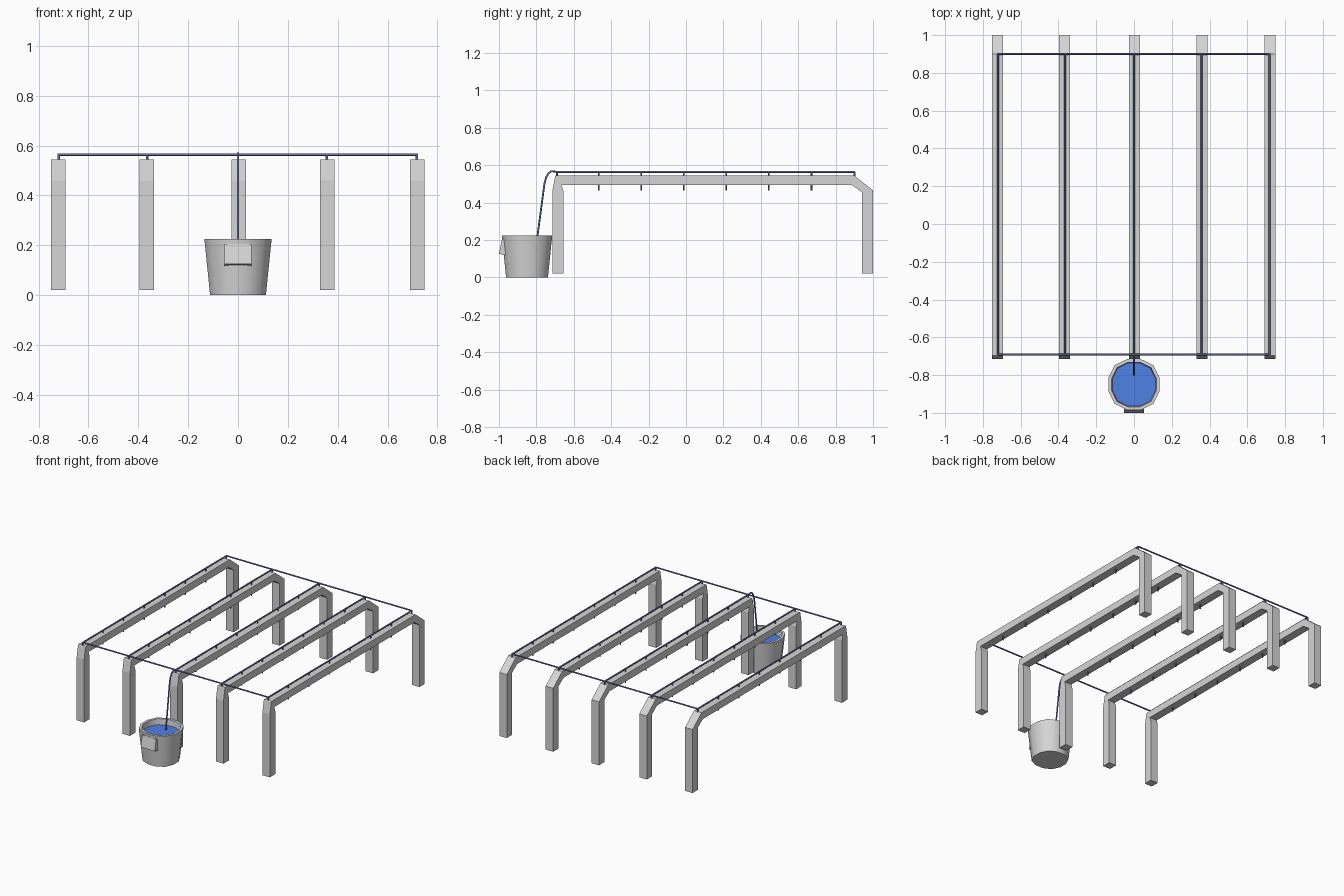
import bpy, bmesh, math

if "Cube" in bpy.data.objects:
    bpy.data.objects.remove(bpy.data.objects["Cube"])


def material(name, rgb):
    m = bpy.data.materials.new(name)
    m.diffuse_color = (*rgb, 1)
    m.use_nodes = True
    m.node_tree.nodes["Principled BSDF"].inputs["Base Color"].default_value = m.diffuse_color
    return m


GREY = material("light grey", (0.67, 0.67, 0.67))
PIPE = material("slate blue", (0.16, 0.19, 0.42))
WATER = material("water blue", (0.08, 0.22, 0.78))


def finish(bm, name, mat, smooth=None):
    bmesh.ops.recalc_face_normals(bm, faces=bm.faces)
    me = bpy.data.meshes.new(name)
    bm.to_mesh(me)
    bm.free()
    me.materials.append(mat)
    ob = bpy.data.objects.new(name, me)
    bpy.context.collection.objects.link(ob)
    if smooth:
        bpy.ops.object.select_all(action='DESELECT')
        ob.select_set(True)
        bpy.context.view_layer.objects.active = ob
        bpy.ops.object.shade_smooth_by_angle(angle=math.radians(smooth))
    return ob


def extrude_x(name, profile, x, width, mat):
    """Extrude a (y, z) outline across x."""
    bm = bmesh.new()
    f = bm.faces.new([bm.verts.new((x - width / 2, y, z)) for y, z in profile])
    new = bmesh.ops.extrude_face_region(bm, geom=[f])["geom"]
    bmesh.ops.translate(bm, vec=(width, 0, 0),
                        verts=[v for v in new if isinstance(v, bmesh.types.BMVert)])
    return finish(bm, name, mat)


def tube(name, points, r=0.005):
    """Round pipe along a path."""
    cu = bpy.data.curves.new(name, 'CURVE')
    cu.dimensions = '3D'
    cu.bevel_depth = r
    cu.bevel_resolution = 2
    cu.use_fill_caps = True
    sp = cu.splines.new('POLY')
    sp.points.add(len(points) - 1)
    for p, co in zip(sp.points, points):
        p.co = (*co, 1)
    cu.materials.append(PIPE)
    ob = bpy.data.objects.new(name, cu)
    bpy.context.collection.objects.link(ob)
    bpy.ops.object.select_all(action='DESELECT')
    ob.select_set(True)
    bpy.context.view_layer.objects.active = ob
    bpy.ops.object.convert(target='MESH')
    bpy.ops.object.shade_smooth_by_angle(angle=math.radians(50))


# five bent support frames, each with a pipe and drip nozzles
FRAME = [(-0.715, 0.02), (-0.715, 0.46), (-0.70, 0.54), (-0.695, 0.545),
         (0.90, 0.545), (1.0, 0.465), (1.0, 0.02), (0.942, 0.02),
         (0.942, 0.455), (0.885, 0.495), (-0.665, 0.495), (-0.655, 0.46),
         (-0.655, 0.02)]
PZ, FRONT, BACK = 0.564, -0.69, 0.90
for i, (fx, px) in enumerate([(-0.722, -0.72), (-0.367, -0.365), (0.003, 0),
                              (0.359, 0.357), (0.719, 0.718)], 1):
    extrude_x(f"frame_{i}", FRAME, fx, 0.058, GREY)
    tube(f"beam_pipe_{i}", [(px, FRONT, PZ), (px, BACK, PZ)])
    for k in range(6):
        y = -0.467 + 0.2275 * k
        tube(f"drip_nozzle_{i}_{k + 1}", [(px, y, PZ), (px, y, 0.465)], 0.0045)
    for label, y in (("front", FRONT), ("back", BACK)):
        tube(f"{label}_pipe_joint_{i}", [(px, y, PZ), (px, y, 0.54)])

# cross pipes joining the rows
for label, y in (("front", FRONT), ("back", BACK)):
    tube(f"{label}_cross_pipe", [(-0.72, y, PZ), (0.718, y, PZ)])

# supply hose rising out of the bucket
tube("supply_hose", [(0, -0.807, 0.10), (0, -0.793, 0.23), (0, -0.757, 0.50),
                     (0, -0.748, 0.535), (0, -0.735, 0.557), (0, -0.718, 0.568),
                     (0, -0.69, PZ)])

# twelve-sided bucket, slightly fuller on the diagonals
CY, N = -0.85, 12


def ring(bm, r, z):
    out = []
    for i in range(N):
        a = math.tau * (i + 0.5) / N
        k = r * (1.075 if i % 3 == 1 else 1.035)
        out.append(bm.verts.new((k * math.cos(a), CY + k * math.sin(a), z)))
    return out


bm = bmesh.new()
rings = [ring(bm, r, z) for r, z in
         [(0.112, 0), (0.135, 0.225), (0.118, 0.225), (0.098, 0.02)]]
for a, b in zip(rings, rings[1:]):
    for i in range(N):
        j = (i + 1) % N
        bm.faces.new((a[i], a[j], b[j], b[i]))
bm.faces.new(rings[0])
bm.faces.new(rings[-1])
finish(bm, "bucket", GREY, 40)

# water surface
bm = bmesh.new()
bm.faces.new(ring(bm, 0.1145, 0.185))
finish(bm, "water", WATER)

# wedge-shaped grip on the front of the bucket
extrude_x("bucket_grip", [(CY - 0.115, 0.205), (CY - 0.134, 0.205),
                          (CY - 0.150, 0.126), (CY - 0.110, 0.117)], 0, 0.108, GREY)
